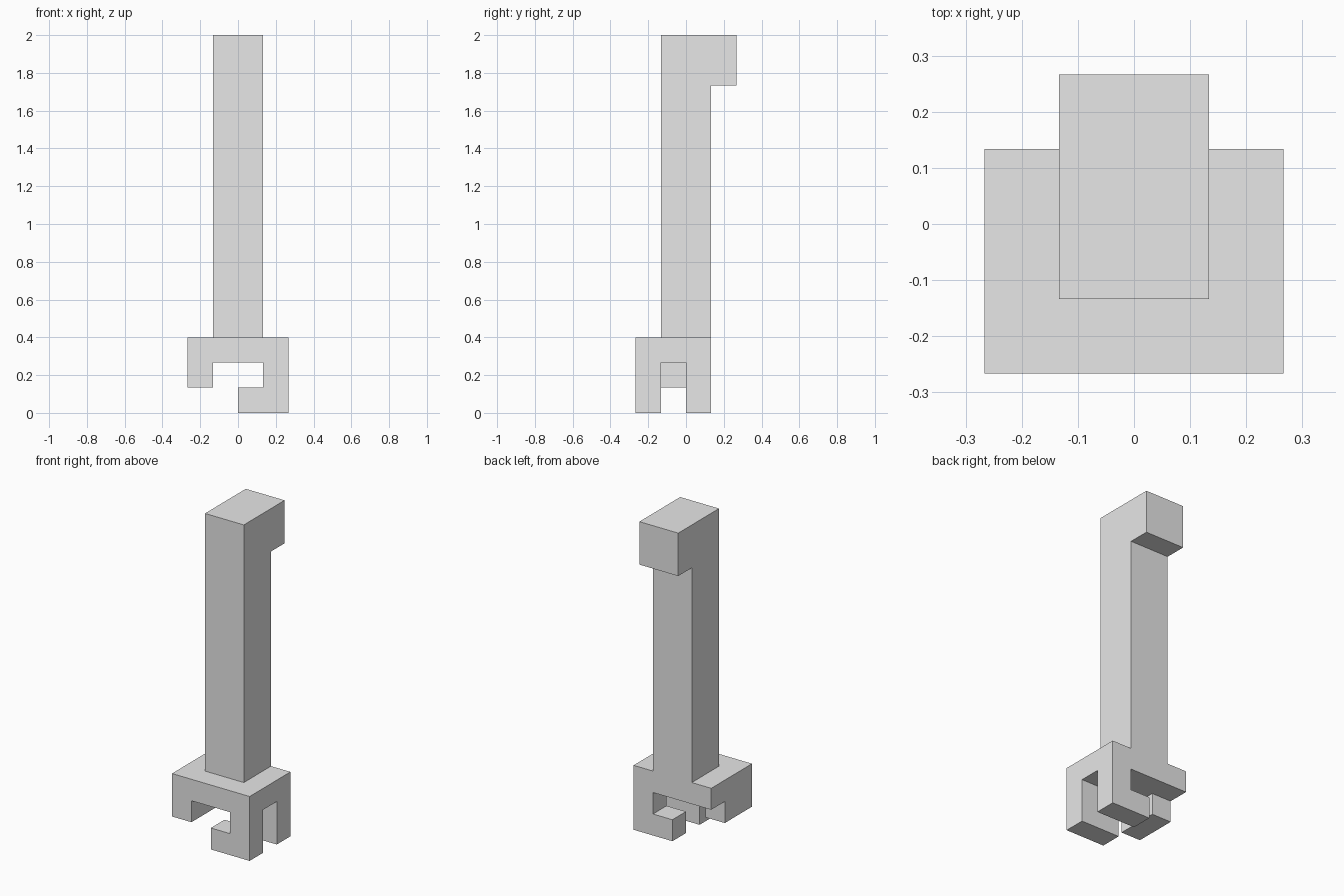
import bpy
import bmesh

if "Cube" in bpy.data.objects:
    bpy.data.objects.remove(bpy.data.objects["Cube"])

U = 2 / 15  # module: the whole model sits on this grid

grey = bpy.data.materials.new("light_grey")
grey.diffuse_color = (0.8, 0.8, 0.8, 1)
grey.use_nodes = True
grey.node_tree.nodes["Principled BSDF"].inputs["Base Color"].default_value = grey.diffuse_color


def prism(name, outline, start, end, axis):
    """Extrude a 2D outline (grid units): axis 'x' takes (y, z), 'y' takes (x, z)."""
    def place(a, b, d):
        return (d * U, a * U, b * U) if axis == "x" else (a * U, d * U, b * U)

    bm = bmesh.new()
    face = bm.faces.new([bm.verts.new(place(a, b, start)) for a, b in outline])
    new = bmesh.ops.extrude_face_region(bm, geom=[face])["geom"]
    offset = place(0, 0, end - start)
    bmesh.ops.translate(bm, vec=offset,
                        verts=[v for v in new if isinstance(v, bmesh.types.BMVert)])
    bmesh.ops.recalc_face_normals(bm, faces=bm.faces)
    mesh = bpy.data.meshes.new(name)
    bm.to_mesh(mesh)
    bm.free()
    mesh.materials.append(grey)
    obj = bpy.data.objects.new(name, mesh)
    bpy.context.collection.objects.link(obj)
    return obj


def rect(a0, a1, b0, b1):
    return [(a0, b0), (a1, b0), (a1, b1), (a0, b1)]


# Shaft with the overhanging block at the top of its back
prism("shaft", [(-1, 3), (1, 3), (1, 13), (2, 13), (2, 15), (-1, 15)], -1, 1, "x")

# Flat plate under the shaft
prism("base_plate", rect(-2, 2, 2, 3), -2, 1, "y")

# Two L-shaped hooks on the right, front and back
hook = [(0, 0), (2, 0), (2, 2), (1, 2), (1, 1), (0, 1)]
for name, y in (("front_hook", -2), ("back_hook", 0)):
    prism(name, hook, y, y + 1, "y")

# Short thumb block on the left
prism("thumb", rect(-2, -1, 1, 2), -2, 0, "y")
